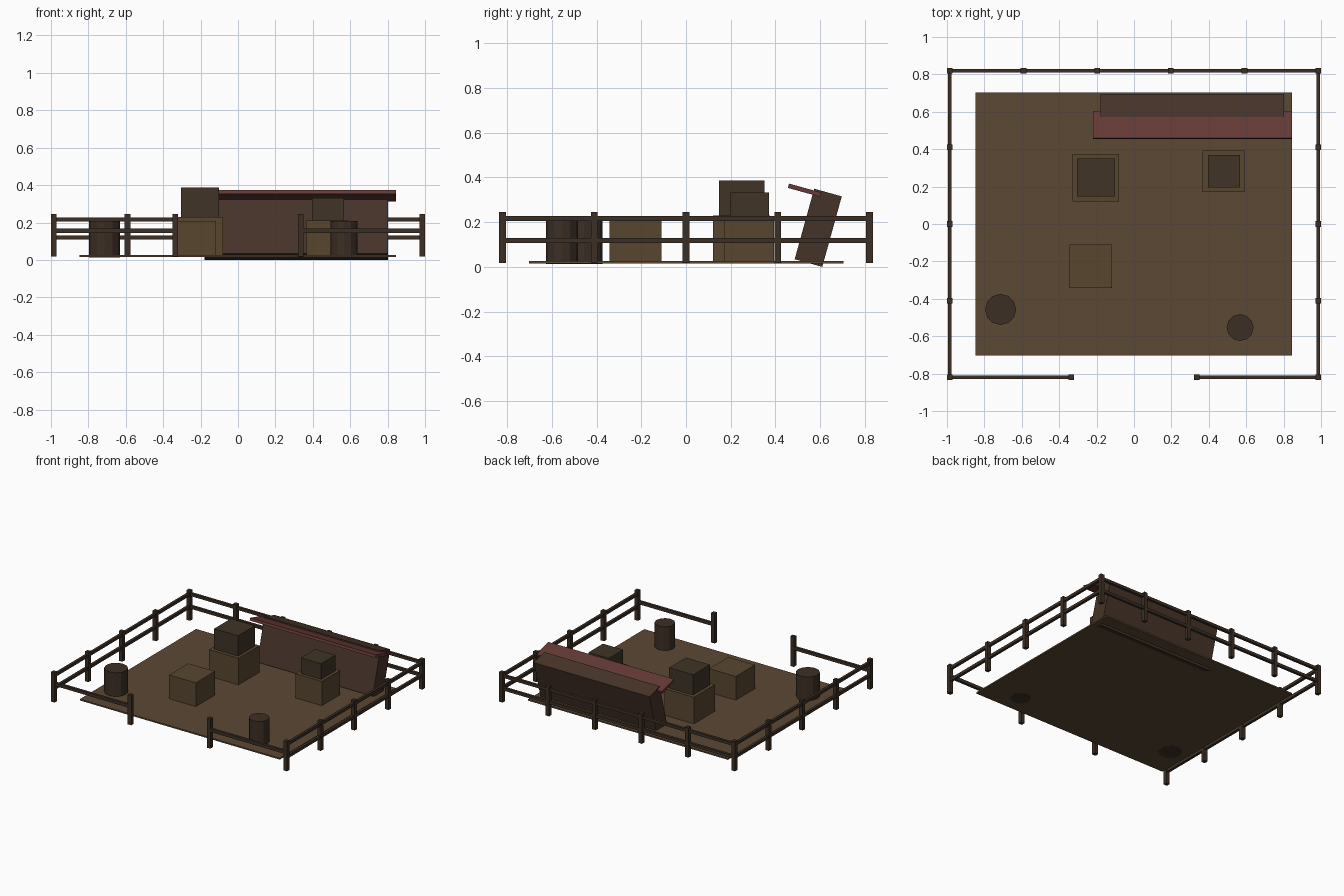
import bpy, math

if "Cube" in bpy.data.objects:
    bpy.data.objects.remove(bpy.data.objects["Cube"])


def material(name, rgb):
    m = bpy.data.materials.new(name)
    m.diffuse_color = (*rgb, 1)
    m.use_nodes = True
    m.node_tree.nodes["Principled BSDF"].inputs["Base Color"].default_value = m.diffuse_color
    return m


DIRT = material("dirt", (0.107, 0.065, 0.034))
WOOD = material("dark_wood", (0.045, 0.028, 0.018))
WALL = material("wall_wood", (0.062, 0.034, 0.022))
CRATE = material("crate_wood", (0.098, 0.062, 0.028))
DARK = material("dark_crate", (0.050, 0.034, 0.020))
RED = material("roof_red", (0.130, 0.042, 0.038))


def finish(name, mat):
    ob = bpy.context.object
    ob.name = name
    ob.data.materials.append(mat)
    return ob


def box(name, mat, centre, size, tilt=0):
    bpy.ops.mesh.primitive_cube_add(size=1, location=centre, rotation=(tilt, 0, 0))
    bpy.context.object.scale = size
    return finish(name, mat)


def span(name, mat, x, y, z):
    # box given by its limits on each axis
    return box(name, mat, [sum(a) / 2 for a in (x, y, z)],
               [a[1] - a[0] for a in (x, y, z)])


# Dirt yard
span("yard_floor", DIRT, (-0.848, 0.845), (-0.702, 0.704), (0.015, 0.026))

# Leaning stall wall with awning
TILT = -0.27
box("stall_wall", WALL, (0.312, 0.591, 0.175), (0.98, 0.128, 0.327), TILT)
box("stall_awning", RED, (0.3125, 0.53, 0.343), (1.065, 0.15, 0.02), TILT)

# Crates
span("crate_back_left", CRATE, (-0.33, -0.08), (0.12, 0.375), (0.018, 0.23))
span("crate_back_left_top", DARK, (-0.305, -0.102), (0.147, 0.35), (0.23, 0.386))
span("crate_right", CRATE, (0.366, 0.59), (0.172, 0.394), (0.018, 0.212))
span("crate_right_top", DARK, (0.395, 0.567), (0.196, 0.37), (0.212, 0.332))
span("crate_front", CRATE, (-0.345, -0.118), (-0.342, -0.11), (0.018, 0.208))

# Barrels
for name, x, y, r in (("barrel_left", -0.713, -0.457, 0.083),
                      ("barrel_right", 0.567, -0.554, 0.072)):
    bpy.ops.mesh.primitive_cylinder_add(vertices=12, radius=r, depth=0.194,
                                        location=(x, y, 0.111))
    finish(name, WOOD)

# Fence posts
FX, FY, GATE = 0.985, 0.82, 0.335
posts = [(-FX + 2 * FX * i / 5, FY) for i in range(6)]
posts += [(s * FX, -FY + 2 * FY * i / 4) for s in (-1, 1) for i in range(4)]
posts += [(s * GATE, -FY) for s in (-1, 1)]
for x, y in posts:
    box("fence_post", WOOD, (x, y, 0.131), (0.03, 0.03, 0.228))

# Fence rails: two on back and sides, one on each front half
T = 0.02
for z in (0.216, 0.119):
    box("back_rail", WOOD, (0, FY, z), (2 * FX, T, 0.022))
    for s in (-1, 1):
        box("side_rail", WOOD, (s * FX, 0, z), (T, 2 * FY, 0.022))
for s in (-1, 1):
    box("front_rail", WOOD, (s * (FX + GATE) / 2, -FY, 0.155), (FX - GATE, T, 0.024))
